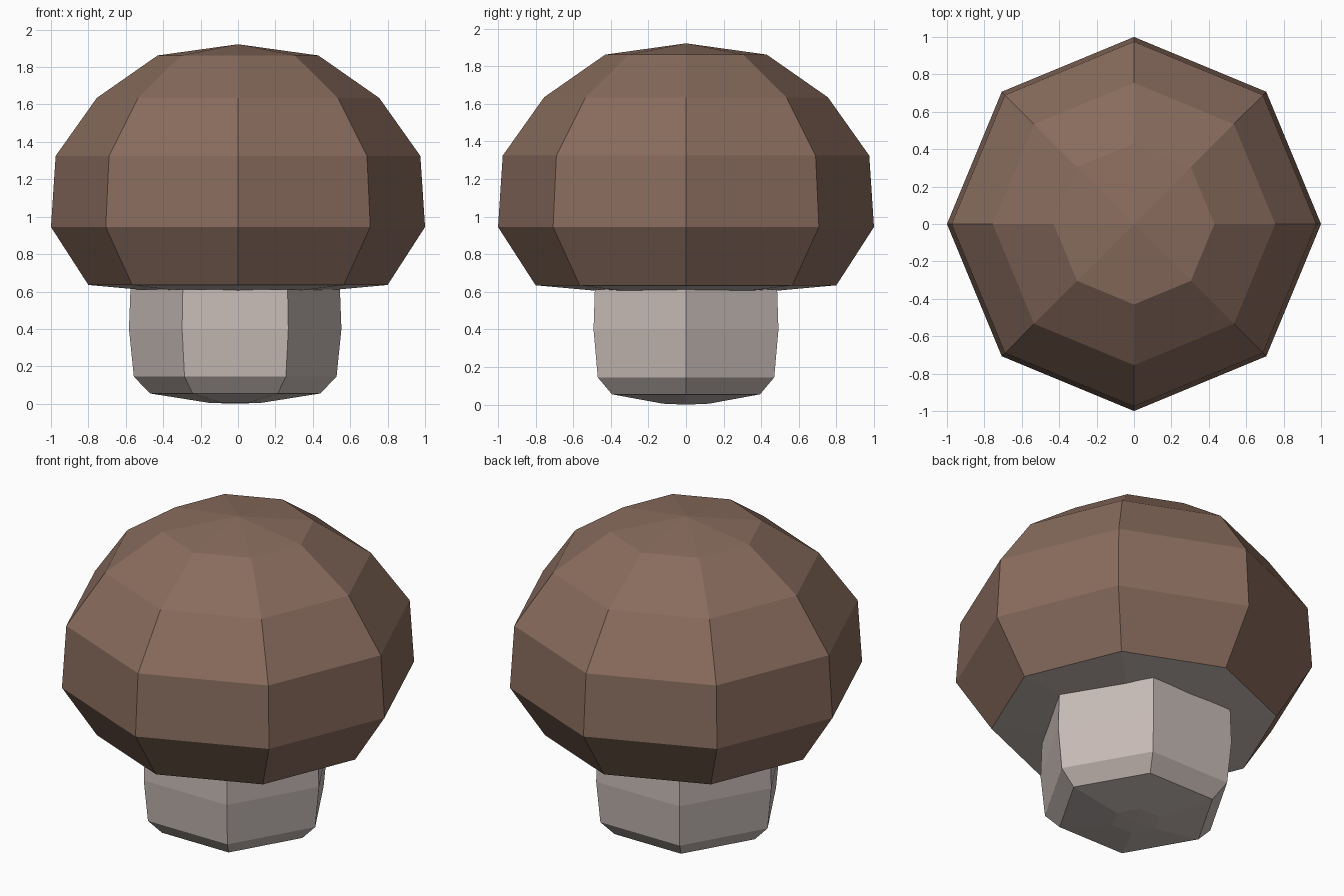
import bpy, bmesh
from math import cos, sin, tau

if "Cube" in bpy.data.objects:
    bpy.data.objects.remove(bpy.data.objects["Cube"])


def material(name, rgb):
    mat = bpy.data.materials.new(name)
    mat.diffuse_color = (*rgb, 1)
    mat.use_nodes = True
    mat.node_tree.nodes["Principled BSDF"].inputs["Base Color"].default_value = mat.diffuse_color
    return mat


def lathe(name, profile, sides, mat, cx=0.0):
    """Flat-shaded turned form; profile is (radius, z) from bottom to top."""
    bm = bmesh.new()
    rings = []
    for r, z in profile:
        if r == 0:
            rings.append([bm.verts.new((cx, 0, z))] * sides)
        else:
            rings.append([bm.verts.new((cx + r * cos(tau * i / sides),
                                        r * sin(tau * i / sides), z))
                          for i in range(sides)])
    for low, high in zip(rings, rings[1:]):
        for i in range(sides):
            j = (i + 1) % sides
            corners = [low[i], low[j], high[j], high[i]]
            bm.faces.new(list(dict.fromkeys(corners)))
    mesh = bpy.data.meshes.new(name)
    bm.to_mesh(mesh)
    bm.free()
    mesh.materials.append(mat)
    obj = bpy.data.objects.new(name, mesh)
    bpy.context.collection.objects.link(obj)
    return obj


brown = material("cap_brown", (0.25, 0.15, 0.11))
pale = material("stem_pale", (0.57, 0.50, 0.47))

# Eight-sided domed cap
lathe("mushroom_cap", [(0.80, 0.635), (1.0, 0.945), (0.975, 1.325),
                       (0.755, 1.635), (0.43, 1.862), (0, 1.922)], 8, brown)

# Pale underside of the cap
lathe("cap_underside", [(0, 0.595), (0.38, 0.597), (0.80, 0.635)], 8, pale)

# Six-sided stem with bevelled foot
lathe("mushroom_stem", [(0, 0), (0.14, 0.005), (0.455, 0.055), (0.542, 0.145),
                        (0.568, 0.40), (0.56, 0.612)], 6, pale, cx=-0.015)
